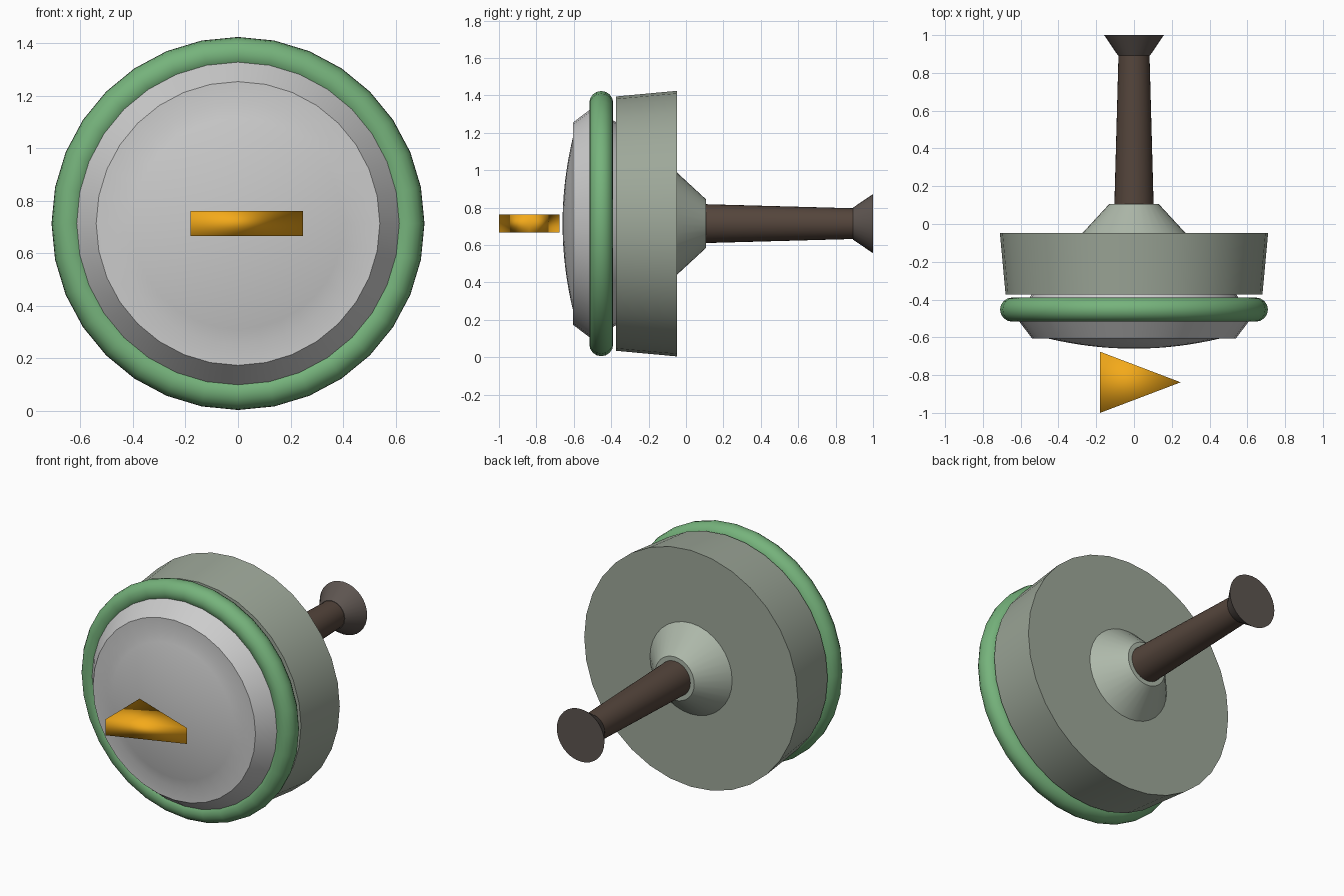
import bpy, bmesh, math
from mathutils import Vector, Matrix

if "Cube" in bpy.data.objects:
    bpy.data.objects.remove(bpy.data.objects["Cube"])

ZC = 0.714   # height of the common axis
SEG = 32


def finish(name, bm, color, angle=30):
    bmesh.ops.recalc_face_normals(bm, faces=bm.faces[:])
    me = bpy.data.meshes.new(name)
    bm.to_mesh(me)
    bm.free()
    ob = bpy.data.objects.new(name, me)
    bpy.context.collection.objects.link(ob)
    mat = bpy.data.materials.new(name + "_colour")
    mat.diffuse_color = (*color, 1)
    mat.use_nodes = True
    mat.node_tree.nodes["Principled BSDF"].inputs["Base Color"].default_value = mat.diffuse_color
    me.materials.append(mat)
    bpy.ops.object.select_all(action='DESELECT')
    ob.select_set(True)
    bpy.context.view_layer.objects.active = ob
    bpy.ops.object.shade_smooth_by_angle(angle=math.radians(angle))
    return ob


def lathe(name, profile, color, closed=False):
    """Spin (radius, y) points around the horizontal y axis."""
    bm = bmesh.new()
    vs = [bm.verts.new((r, y, ZC)) for r, y in profile]
    es = [bm.edges.new(p) for p in zip(vs, vs[1:])]
    if closed:
        es.append(bm.edges.new((vs[-1], vs[0])))
    bmesh.ops.spin(bm, geom=vs + es, cent=(0, 0, ZC), axis=(0, 1, 0),
                   angle=math.tau, steps=SEG, use_merge=True)
    bmesh.ops.remove_doubles(bm, verts=bm.verts[:], dist=1e-4)
    return finish(name, bm, color)


def frustum(name, y0, r0, y1, r1, color):
    return lathe(name, [(0, y0), (r0, y0), (r1, y1), (0, y1)], color)


# Domed front cap with bevelled rim
dome = [(0.46 * t, -0.66 + 0.055 * t * t) for t in (i / 8 for i in range(9))]
lathe("front_cap", dome + [(0.54, -0.605), (0.62, -0.50), (0.54, -0.37), (0, -0.37)],
      (0.72, 0.71, 0.70))

# Rounded ring around the cap
ring = [(0.645 + 0.064 * math.cos(a), -0.453 + 0.064 * math.sin(a))
        for a in (math.tau * i / 16 for i in range(16))]
lathe("ring", ring, (0.18, 0.45, 0.20), closed=True)

# Housing and the parts behind it
frustum("housing", -0.373, 0.68, -0.048, 0.71, (0.34, 0.39, 0.32))
frustum("rear_boss", -0.05, 0.275, 0.107, 0.13, (0.42, 0.48, 0.40))
frustum("shaft", 0.10, 0.104, 0.90, 0.082, (0.09, 0.06, 0.045))
frustum("shaft_end", 0.892, 0.085, 1.0, 0.158, (0.11, 0.09, 0.08))

# Triangular pointer floating in front
bm = bmesh.new()
tri = bm.faces.new([bm.verts.new((x, y, ZC - 0.048))
                    for x, y in ((-0.18, -0.676), (-0.18, -1.0), (0.247, -0.838))])
ext = bmesh.ops.extrude_face_region(bm, geom=[tri])
bmesh.ops.translate(bm, vec=(0, 0, 0.096),
                    verts=[g for g in ext["geom"] if isinstance(g, bmesh.types.BMVert)])
finish("pointer", bm, (0.90, 0.40, 0.01), angle=180)
